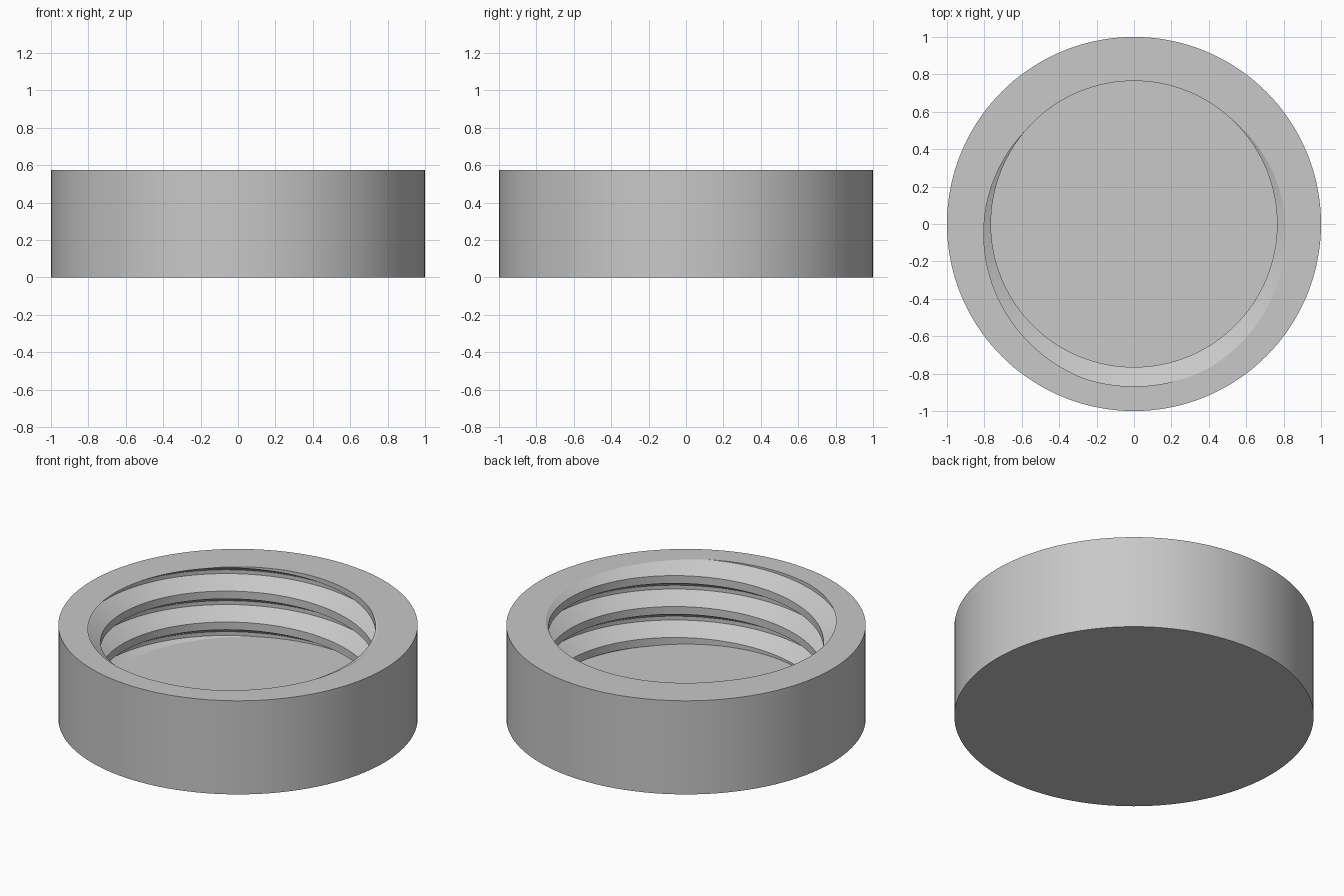
import bpy
import bmesh
import math

cube = bpy.data.objects.get("Cube")
if cube:
    bpy.data.objects.remove(cube, do_unlink=True)

SEGMENTS = 144
HEIGHT, FLOOR = 0.575, 0.1
MAJOR, MINOR, PITCH = 0.868, 0.765, 0.19
START = math.radians(275)      # direction where the groove meets the rim
ROOT, CREST = 1 / 16, 3 / 8    # half root width and crest start, in pitches


def groove_height(angle, turn):
    """Height of the middle of the groove, a right-handed helix."""
    return HEIGHT + PITCH * ((angle - START) / math.tau + turn)


def bore_radius(angle, z):
    """Radius of the threaded wall at any direction and height."""
    t = (z - groove_height(angle, 0)) / PITCH
    d = abs(t - round(t))
    slope = min(max((d - ROOT) / (CREST - ROOT), 0), 1)
    return MAJOR - (MAJOR - MINOR) * slope


def section(angle):
    """Cap outline from base centre, over the rim, down the thread to the floor."""
    points = [(0, 0), (1, 0), (1, HEIGHT)]
    for turn in range(2, -5, -1):
        for offset in (CREST, ROOT, -ROOT, -CREST):
            z = groove_height(angle, turn) + offset * PITCH
            z = min(max(z, FLOOR), HEIGHT)
            points.append((bore_radius(angle, z), z))
    return points + [(0, FLOOR)]


# Revolve the changing section, sharing vertices that coincide
bm = bmesh.new()
shared = {}


def vertex(step, r, z):
    a = math.tau * (step % SEGMENTS) / SEGMENTS
    co = (r * math.cos(a), r * math.sin(a), z)
    key = tuple(round(c, 4) + 0.0 for c in co)
    if key not in shared:
        shared[key] = bm.verts.new(co)
    return shared[key]


columns = [[vertex(s, r, z) for r, z in section(math.tau * s / SEGMENTS)]
           for s in range(SEGMENTS + 1)]
for a, b in zip(columns, columns[1:]):
    for i in range(len(a) - 1):
        corners = list(dict.fromkeys((a[i], b[i], b[i + 1], a[i + 1])))
        if len(corners) > 2 and not bm.faces.get(corners):
            bm.faces.new(corners)
bmesh.ops.recalc_face_normals(bm, faces=bm.faces)

mesh = bpy.data.meshes.new("threaded_cap")
bm.to_mesh(mesh)
bm.free()
cap = bpy.data.objects.new("threaded_cap", mesh)
bpy.context.collection.objects.link(cap)

# Plain grey material
grey = bpy.data.materials.new("light_grey")
grey.use_nodes = True
colour = (0.58, 0.58, 0.58, 1)
grey.diffuse_color = colour
grey.node_tree.nodes["Principled BSDF"].inputs["Base Color"].default_value = colour
mesh.materials.append(grey)

# Smooth walls with crisp thread and rim edges
bpy.ops.object.select_all(action="DESELECT")
cap.select_set(True)
bpy.context.view_layer.objects.active = cap
bpy.ops.object.shade_smooth_by_angle(angle=math.radians(22))
